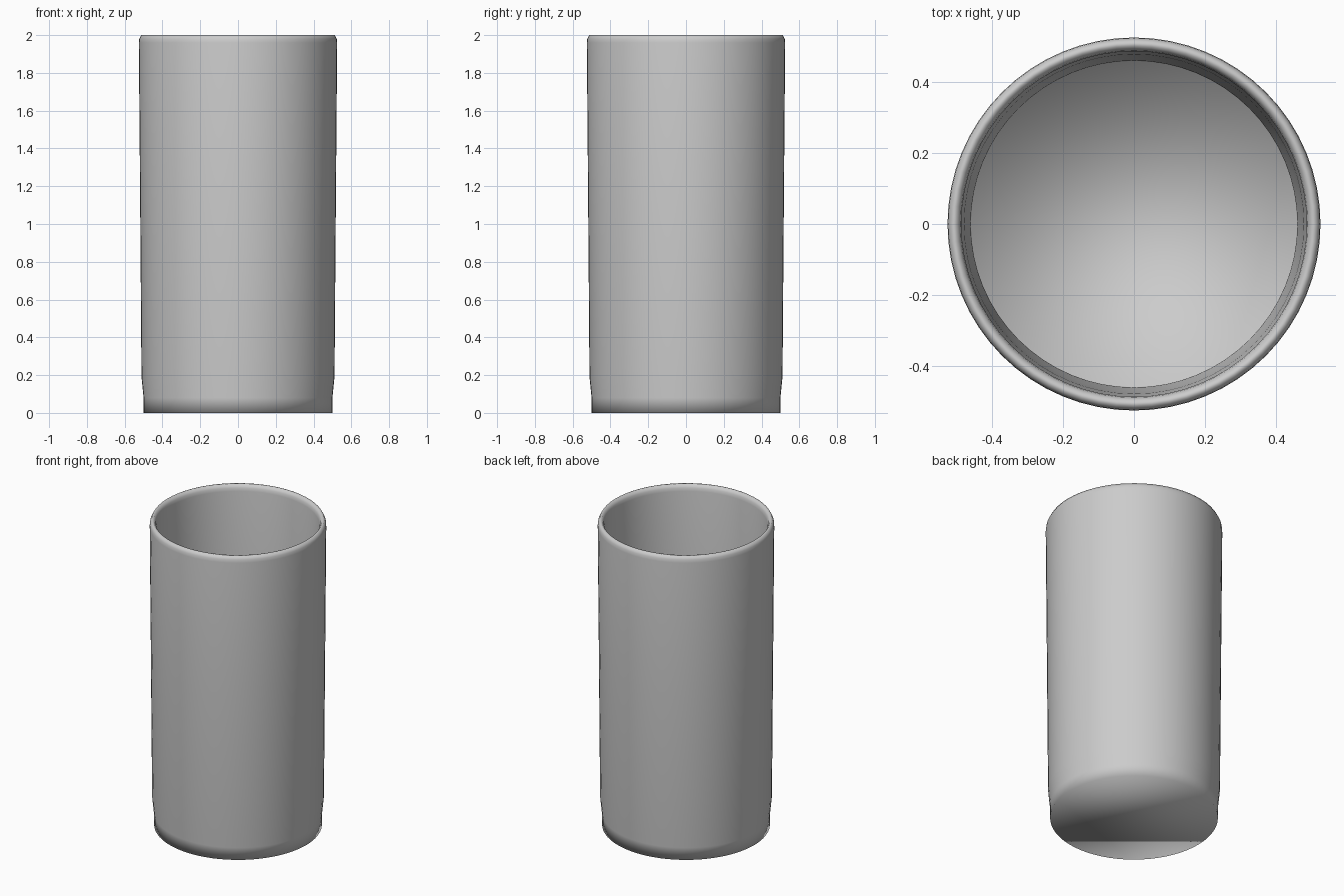
import bpy, bmesh, math

if "Cube" in bpy.data.objects:
    bpy.data.objects.remove(bpy.data.objects["Cube"])

SEGMENTS = 64

# Wall profile (radius, height): outside base -> rim -> inside floor
PROFILE = [
    (0.499, 0.0), (0.500, 0.08), (0.511, 0.19), (0.518, 1.1), (0.525, 1.96),
    (0.523, 1.98), (0.513, 2.0), (0.500, 2.0), (0.489, 1.98), (0.486, 1.96),
    (0.478, 1.1), (0.470, 0.19), (0.460, 0.08), (0.459, 0.045),
]


def lathe(name, profile, segments):
    """Revolve a profile around z and close both ends with flat caps."""
    bm = bmesh.new()
    rings = []
    for r, z in profile:
        angles = [2 * math.pi * i / segments for i in range(segments)]
        rings.append([bm.verts.new((r * math.cos(a), r * math.sin(a), z)) for a in angles])
    for low, high in zip(rings, rings[1:]):
        for i in range(segments):
            j = (i + 1) % segments
            bm.faces.new((low[i], low[j], high[j], high[i]))
    bm.faces.new(rings[0][::-1])  # underside
    bm.faces.new(rings[-1])       # inside floor
    for face in bm.faces:
        face.smooth = True
    mesh = bpy.data.meshes.new(name)
    bm.to_mesh(mesh)
    bm.free()
    obj = bpy.data.objects.new(name, mesh)
    bpy.context.collection.objects.link(obj)
    return obj


# Tall tumbler
lathe("tumbler", PROFILE, SEGMENTS)
